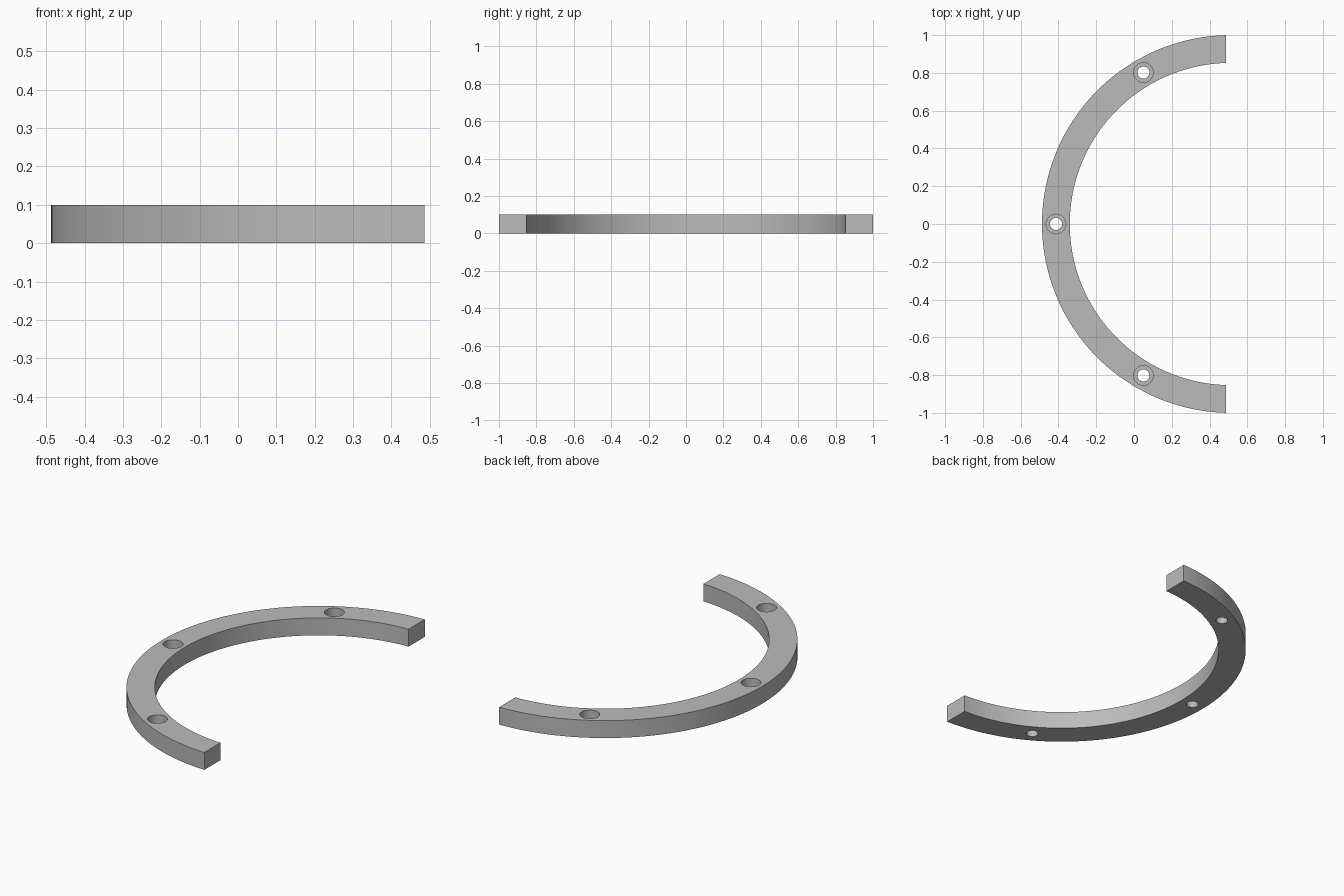
import bpy, bmesh
from math import acos, cos, sin, pi, radians

cube = bpy.data.objects.get("Cube")
if cube:
    bpy.data.objects.remove(cube, do_unlink=True)

CENTER_X = 0.513              # centre of the ring's circles
OUTER, INNER, HEIGHT = 1.0, 0.853, 0.1
END_GAP = 0.027               # ends stop short of the full half circle
BOLT_RADIUS = 0.926
BORE, COUNTERBORE, DEPTH = 0.032, 0.052, 0.05

grey = bpy.data.materials.new("grey metal")
grey.use_nodes = True
colour = (0.5, 0.5, 0.5, 1)
grey.diffuse_color = colour
grey.node_tree.nodes["Principled BSDF"].inputs["Base Color"].default_value = colour


def make_object(name, bm):
    bmesh.ops.recalc_face_normals(bm, faces=bm.faces)
    mesh = bpy.data.meshes.new(name)
    bm.to_mesh(mesh)
    bm.free()
    mesh.materials.append(grey)
    obj = bpy.data.objects.new(name, mesh)
    bpy.context.collection.objects.link(obj)
    return obj


def arc(radius, steps=96):
    start = acos(-END_GAP / radius)
    sweep = 2 * (pi - start)
    angles = [start + sweep * i / steps for i in range(steps + 1)]
    return [(CENTER_X + radius * cos(a), radius * sin(a), 0) for a in angles]


def extrude_outline(name, points, bottom, height):
    bm = bmesh.new()
    face = bm.faces.new([bm.verts.new((x, y, bottom)) for x, y, _ in points])
    result = bmesh.ops.extrude_face_region(bm, geom=[face])
    verts = [v for v in result["geom"] if isinstance(v, bmesh.types.BMVert)]
    bmesh.ops.translate(bm, verts=verts, vec=(0, 0, height))
    return make_object(name, bm)


def circle(x, y, radius, steps=48):
    return [(x + radius * cos(2 * pi * i / steps),
             y + radius * sin(2 * pi * i / steps), 0) for i in range(steps)]


# Half ring body
ring = extrude_outline("half_ring", arc(OUTER) + arc(INNER)[::-1], 0, HEIGHT)
bpy.context.view_layer.objects.active = ring
ring.select_set(True)

# Three counterbored bolt holes
for degrees in (120, 180, 240):
    x = CENTER_X + BOLT_RADIUS * cos(radians(degrees))
    y = BOLT_RADIUS * sin(radians(degrees))
    for radius, bottom in ((COUNTERBORE, HEIGHT - DEPTH), (BORE, -HEIGHT)):
        cutter = extrude_outline("hole_cutter", circle(x, y, radius), bottom, 3 * HEIGHT)
        cutter.hide_render = True
        cut = ring.modifiers.new("bolt hole", "BOOLEAN")
        cut.operation = "DIFFERENCE"
        cut.solver = "EXACT"
        cut.object = cutter
        bpy.ops.object.modifier_apply(modifier=cut.name)
        bpy.data.objects.remove(cutter, do_unlink=True)

bpy.ops.object.shade_smooth_by_angle(angle=radians(30))
